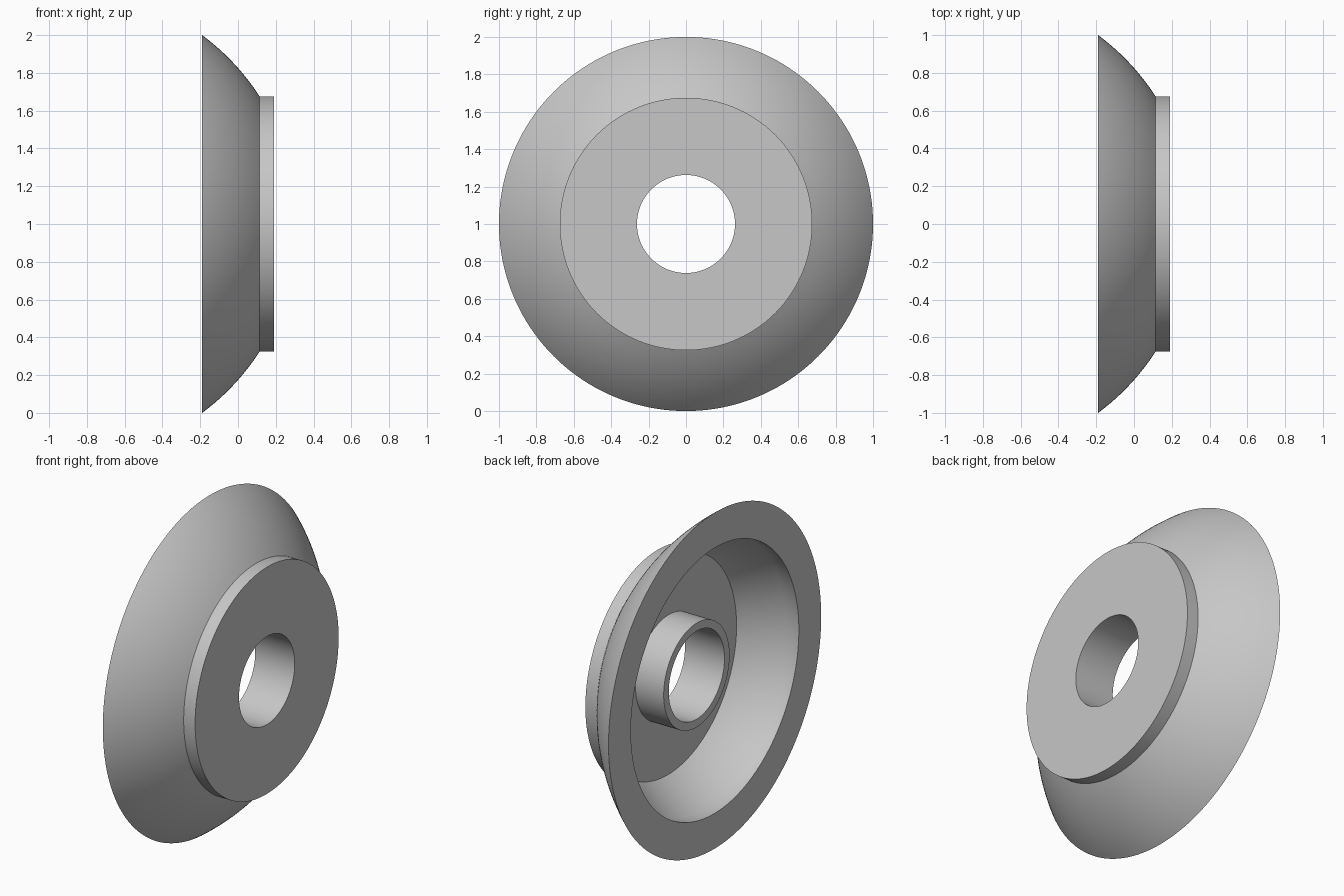
import bpy, bmesh, math
from mathutils import Vector

cube = bpy.data.objects.get("Cube")
if cube:
    bpy.data.objects.remove(cube, do_unlink=True)

# Grey material
grey = bpy.data.materials.new("light grey")
grey.use_nodes = True
colour = (0.57, 0.57, 0.57, 1)
grey.diffuse_color = colour
grey.node_tree.nodes["Principled BSDF"].inputs["Base Color"].default_value = colour

# Dimensions: positions along x, and radii around the axis
BACK, SHOULDER, FRONT = -0.19, 0.115, 0.19
RIM, NECK, BORE = 1.0, 0.675, 0.262
DOME_CENTRE, DOME_RADIUS = -0.93, 1.244
HUB_END, HUB = -0.07, 0.31
RECESS, RECESS_STEP, FLOOR = 0.79, -0.10, 0.64

# Spherical outer flank from the rim down to the neck
STEPS = 16
flank = []
for i in range(STEPS + 1):
    x = BACK + (SHOULDER - BACK) * i / STEPS
    flank.append((x, math.sqrt(DOME_RADIUS ** 2 - (x - DOME_CENTRE) ** 2)))
flank[0], flank[-1] = (BACK, RIM), (SHOULDER, NECK)

# Closed cross-section: flank, neck, face, bore, hub, recess
profile = flank + [
    (FRONT, NECK), (FRONT, BORE),
    (HUB_END, BORE), (HUB_END, HUB),
    (SHOULDER, HUB), (SHOULDER, FLOOR),
    (RECESS_STEP, RECESS), (BACK, RECESS),
]

# Turn the cross-section around the x axis
bm = bmesh.new()
verts = [bm.verts.new((x, 0, 1 + r)) for x, r in profile]
edges = [bm.edges.new((v, verts[(i + 1) % len(verts)])) for i, v in enumerate(verts)]
bmesh.ops.spin(bm, geom=verts + edges, cent=Vector((0, 0, 1)), axis=Vector((1, 0, 0)),
               angle=math.tau, steps=160)
bmesh.ops.remove_doubles(bm, verts=bm.verts[:], dist=0.0001)
bmesh.ops.recalc_face_normals(bm, faces=bm.faces[:])
mesh = bpy.data.meshes.new("dished_wheel")
bm.to_mesh(mesh)
bm.free()
mesh.materials.append(grey)
wheel = bpy.data.objects.new("dished_wheel", mesh)
bpy.context.collection.objects.link(wheel)

# Smooth shading with crisp corners
bpy.ops.object.select_all(action='DESELECT')
wheel.select_set(True)
bpy.context.view_layer.objects.active = wheel
bpy.ops.object.shade_smooth_by_angle(angle=math.radians(42))
